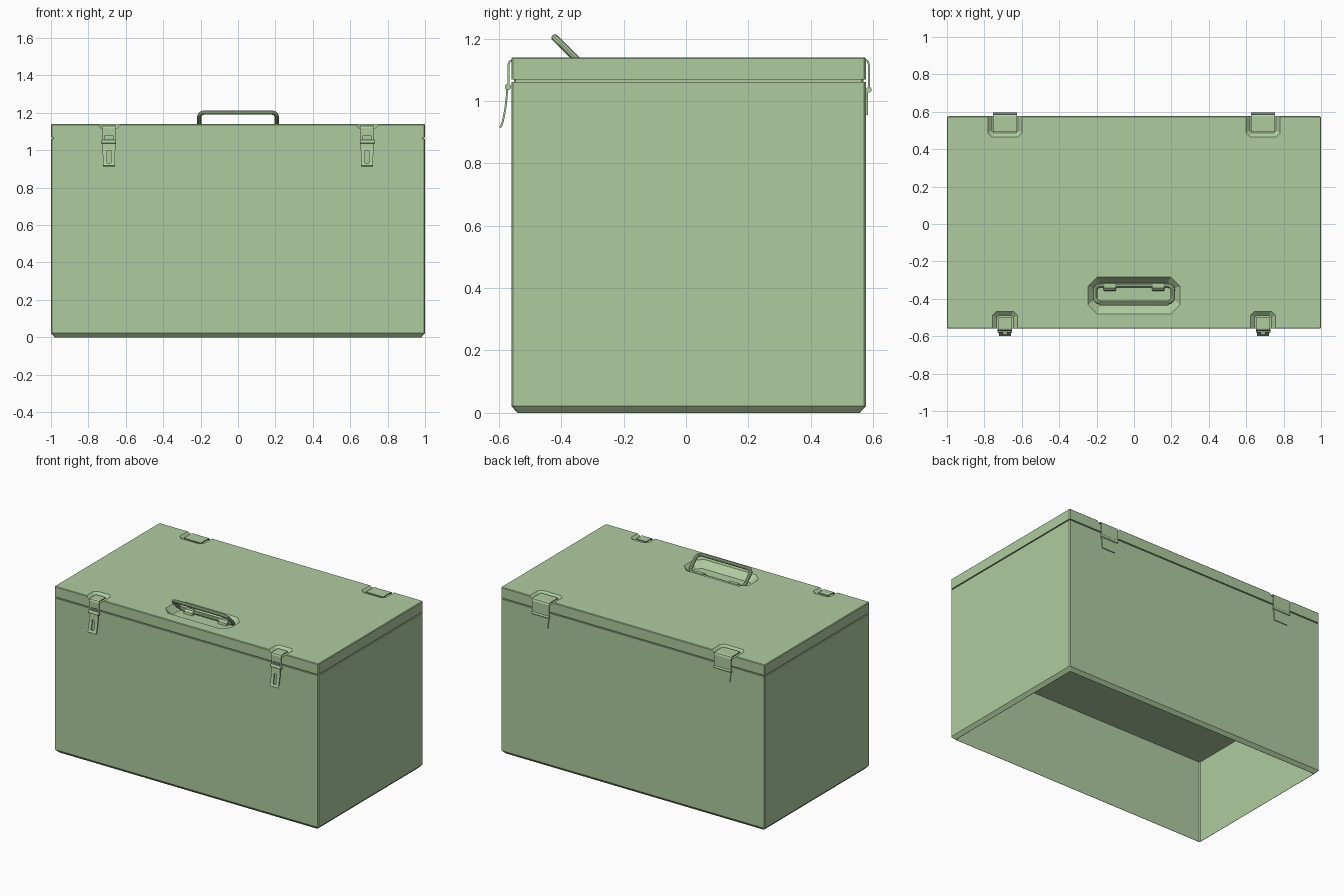
import bpy, bmesh, math
from mathutils import Vector

if "Cube" in bpy.data.objects:
    bpy.data.objects.remove(bpy.data.objects["Cube"])

green = bpy.data.materials.new("pale olive green")
green.diffuse_color = (0.43, 0.60, 0.35, 1)
green.use_nodes = True
green.node_tree.nodes["Principled BSDF"].inputs["Base Color"].default_value = green.diffuse_color


def add_mesh(name, bm):
    bmesh.ops.recalc_face_normals(bm, faces=bm.faces)
    me = bpy.data.meshes.new(name)
    bm.to_mesh(me)
    bm.free()
    ob = bpy.data.objects.new(name, me)
    bpy.context.collection.objects.link(ob)
    me.materials.append(green)
    return ob


def activate(ob):
    bpy.ops.object.select_all(action='DESELECT')
    ob.select_set(True)
    bpy.context.view_layer.objects.active = ob


def ring(x0, x1, y0, y1, z, c):
    """Rectangle with chamfered corners at height z."""
    return [(x0 + c, y0, z), (x1 - c, y0, z), (x1, y0 + c, z), (x1, y1 - c, z),
            (x1 - c, y1, z), (x0 + c, y1, z), (x0, y1 - c, z), (x0, y0 + c, z)]


def loft(name, rings):
    bm = bmesh.new()
    loops = [[bm.verts.new(p) for p in r] for r in rings]
    n = len(loops[0])
    for a, b in zip(loops, loops[1:]):
        for i in range(n):
            j = (i + 1) % n
            bm.faces.new((a[i], a[j], b[j], b[i]))
    bm.faces.new(loops[0])
    bm.faces.new(loops[-1])
    return add_mesh(name, bm)


def box(name, x, y, z, sx, sy, sz, c=0.002):
    x0, x1, y0, y1 = x - sx / 2, x + sx / 2, y - sy / 2, y + sy / 2
    return loft(name, [ring(x0, x1, y0, y1, z - sz / 2, c), ring(x0, x1, y0, y1, z + sz / 2, c)])


def cut(ob, cutter):
    cutter.hide_render = True
    m = ob.modifiers.new("cut", 'BOOLEAN')
    m.operation, m.solver, m.object = 'DIFFERENCE', 'EXACT', cutter
    activate(ob)
    bpy.ops.object.modifier_apply(modifier=m.name)
    bpy.data.objects.remove(cutter)


def strip(name, cx, pts, thick=0.006):
    """Bent sheet: pts are (y, z, half width)."""
    bm = bmesh.new()
    rows = [(bm.verts.new((cx - w, y, z)), bm.verts.new((cx + w, y, z))) for y, z, w in pts]
    for a, b in zip(rows, rows[1:]):
        bm.faces.new((a[0], a[1], b[1], b[0]))
    ob = add_mesh(name, bm)
    m = ob.modifiers.new("thickness", 'SOLIDIFY')
    m.thickness, m.offset, m.use_even_offset = thick, 0, True
    activate(ob)
    bpy.ops.object.modifier_apply(modifier=m.name)
    return ob


def pin(name, x, y, z, r, length):
    bpy.ops.mesh.primitive_cylinder_add(vertices=16, radius=r, depth=length,
                                        location=(x, y, z), rotation=(0, math.pi / 2, 0))
    ob = bpy.context.object
    ob.name = name
    ob.data.materials.append(green)
    bpy.ops.object.shade_smooth_by_angle()


# Outer footprint
X, YF, YB = 1.0, -0.56, 0.577


def foot(inset, z, c=0.006):
    return ring(-X + inset, X - inset, YF + inset, YB - inset, z, c)


# Body: hollow from below, chamfered bottom rim, neck under the lid
loft("body", [foot(0.022, 0.565), foot(0.022, 0), foot(0.02, 0), foot(0, 0.022),
              foot(0, 1.06), foot(0.008, 1.06), foot(0.008, 1.075)])

# Lid
lid = loft("lid", [foot(0, 1.068), foot(0, 1.136), foot(0.004, 1.14)])

# Handle recess with sloping walls
cut(lid, loft("handle_recess", [ring(-0.21, 0.21, -0.435, -0.315, 1.10, 0.03),
                                ring(-0.247, 0.247, -0.48, -0.283, 1.14, 0.05),
                                ring(-0.247, 0.247, -0.48, -0.283, 1.17, 0.05)]))

# Latch and hinge recesses running out through the lid edges
for s in (-1, 1):
    cx = s * 0.69
    for hw, y0, y1, sl in ((0.045, -0.70, -0.488, 0.022), (0.07, 0.487, 0.70, 0.022)):
        front = y0 < 0
        a, b = (y0, y1 + sl) if front else (y0 - sl, y1)
        cut(lid, loft("edge_recess", [ring(cx - hw, cx + hw, y0, y1, 1.12, 0.012),
                                      ring(cx - hw - sl, cx + hw + sl, a, b, 1.1405, 0.022),
                                      ring(cx - hw - sl, cx + hw + sl, a, b, 1.17, 0.022)]))

# Latches and hinges
for s, side in ((-1, "left"), (1, "right")):
    cx = s * 0.69
    plate = strip(f"latch_plate_{side}", cx,
                  [(-0.50, 1.130, 0.037), (-0.557, 1.130, 0.037), (-0.565, 1.127, 0.037),
                   (-0.569, 1.118, 0.037), (-0.569, 1.045, 0.037)])
    cut(plate, box("latch_window", cx, -0.569, 1.066, 0.05, 0.03, 0.018))
    pin(f"latch_pin_{side}", cx, -0.571, 1.045, 0.010, 0.078)
    lever = strip(f"latch_lever_{side}", cx,
                  [(-0.573, 1.045, 0.034), (-0.575, 1.01, 0.034), (-0.580, 0.97, 0.033),
                   (-0.587, 0.935, 0.032), (-0.592, 0.920, 0.032), (-0.597, 0.915, 0.032)])
    cut(lever, box("lever_slot", cx, -0.58, 0.965, 0.02, 0.06, 0.066, 0.006))
    strip(f"hinge_top_leaf_{side}", cx,
          [(0.492, 1.131, 0.065), (0.574, 1.131, 0.065), (0.582, 1.128, 0.065),
           (0.586, 1.118, 0.065), (0.587, 1.036, 0.065)])
    pin(f"hinge_knuckle_{side}", cx, 0.586, 1.036, 0.009, 0.13)
    strip(f"hinge_lower_leaf_{side}", cx,
          [(0.580, 1.036, 0.063), (0.580, 1.01, 0.056), (0.580, 0.955, 0.05)])
    # Bracket holding the handle rod
    bx = s * 0.13
    loft(f"handle_bracket_{side}", [ring(bx - 0.034, bx + 0.034, -0.358, -0.312, 1.098, 0.004),
                                    ring(bx - 0.034, bx + 0.034, -0.355, -0.315, 1.115, 0.004),
                                    ring(bx - 0.03, bx + 0.03, -0.342, -0.318, 1.126, 0.004)])

# Carrying handle: closed rounded loop, tilted forward
pivot, tip = Vector((0, -0.328, 1.112)), Vector((0, -0.42, 1.202))
length = (tip - pivot).length
up = (tip - pivot) / length
r, half = 0.032, 0.207
path = []
for ux, uy, start in ((1, 1, 0), (-1, 1, 90), (-1, -1, 180), (1, -1, 270)):
    for k in range(6):
        a = math.radians(start + 18 * k)
        x = ux * (half - r) + r * math.cos(a)
        v = (length - r if uy > 0 else r) + r * math.sin(a)
        path.append(pivot + Vector((x, 0, 0)) + up * v)
curve = bpy.data.curves.new("handle", 'CURVE')
curve.dimensions = '3D'
curve.bevel_depth, curve.bevel_resolution = 0.0115, 3
spline = curve.splines.new('POLY')
spline.points.add(len(path) - 1)
for p, co in zip(spline.points, path):
    p.co = (*co, 1)
spline.use_cyclic_u = True
curve.materials.append(green)
handle = bpy.data.objects.new("handle", curve)
bpy.context.collection.objects.link(handle)
activate(handle)
bpy.ops.object.convert(target='MESH')
bpy.ops.object.shade_smooth_by_angle()
